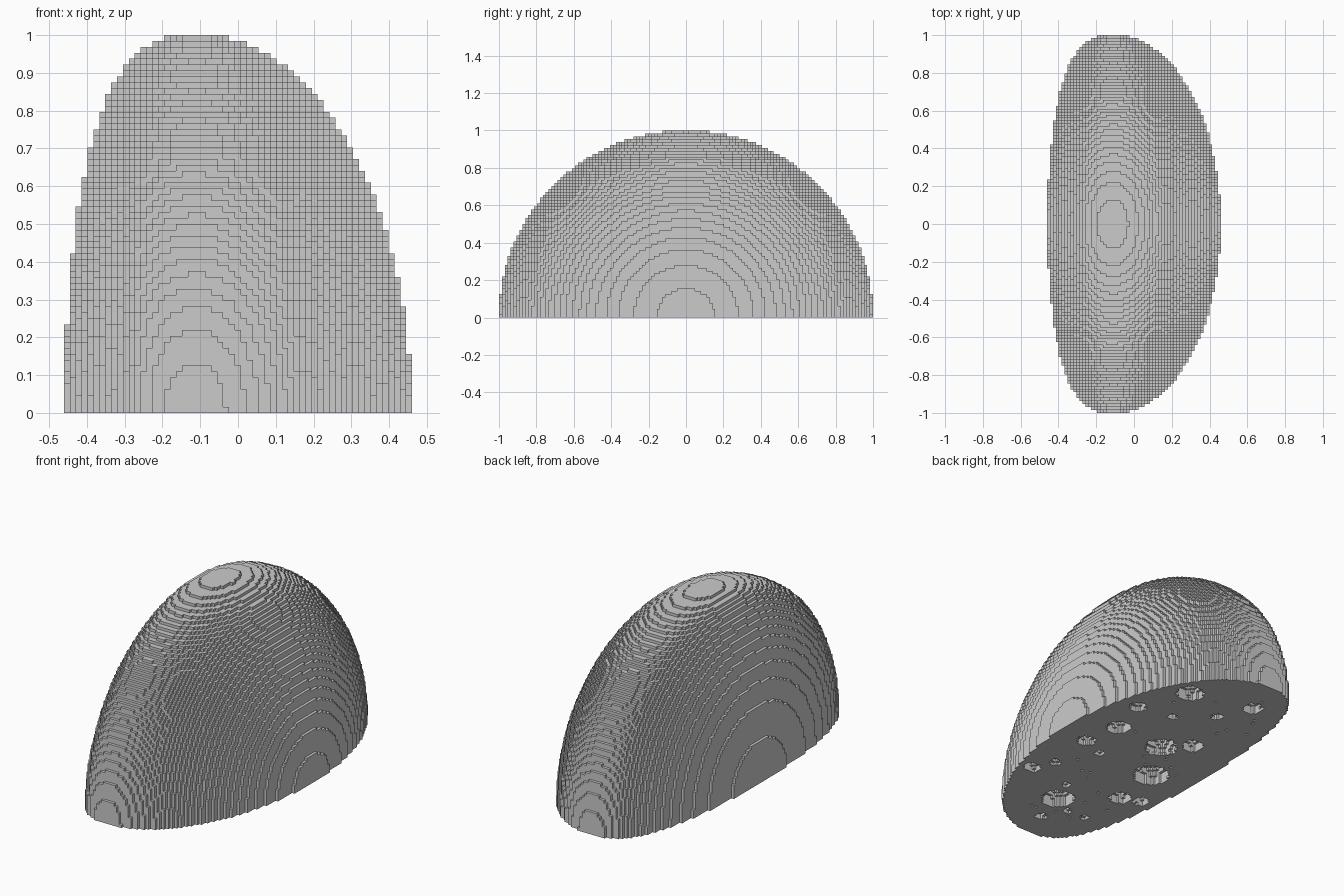
import bpy, math, random

if "Cube" in bpy.data.objects:
    bpy.data.objects.remove(bpy.data.objects["Cube"])

H = 1 / 64                      # voxel size
NX, NY, NZ = 59, 128, 64
X0, Y0 = -NX * H / 2, -1.0
RIDGE = -0.10                   # x of the fullest section


def section_radius(x):
    """Radius of the half-round section: blunt on the left, elliptical on the right."""
    if x < RIDGE:
        t, p = (RIDGE - x) / 0.36, 3.1
    else:
        t, p = (x - RIDGE) / 0.56, 2.0
    return math.sqrt(max(0.0, 1 - t ** p))


# Solid half dome, made of cells
solid = set()
for i in range(NX):
    r2 = section_radius(X0 + (i + 0.5) * H) ** 2
    for j in range(NY):
        y = Y0 + (j + 0.5) * H
        for k in range(NZ):
            z = (k + 0.5) * H
            if y * y + z * z < r2:
                solid.add((i, j, k))


def carve(x, y, r):
    """Remove a round bubble that opens on the underside."""
    zc = 0.3 * r
    ci, cj, n = int((x - X0) / H), int((y - Y0) / H), int(r / H) + 2
    for i in range(ci - n, ci + n + 1):
        for j in range(cj - n, cj + n + 1):
            for k in range(0, 2 * n):
                d = ((X0 + (i + .5) * H - x) ** 2 + (Y0 + (j + .5) * H - y) ** 2
                     + ((k + .5) * H - zc) ** 2)
                if d < r * r:
                    solid.discard((i, j, k))


# Large and medium bubbles on the cut face
for b in [(.24, .16, .065), (-.07, .14, .09), (-.19, .26, .06), (-.22, -.12, .10),
          (0, -.63, .09), (-.25, -.41, .06), (-.36, -.37, .045), (.18, .68, .075),
          (-.18, .77, .055), (.28, -.06, .05), (.30, .39, .045), (.32, -.46, .045),
          (.09, .43, .03), (-.09, .58, .03), (.26, -.34, .03), (.06, -.49, .025),
          (-.12, -.70, .025), (-.24, -.69, .025), (-.05, -.83, .03), (.14, -.12, .025)]:
    carve(*b)

# Tiny pores
random.seed(4)
for n in range(40):
    y = random.uniform(-.85, .85)
    x = RIDGE + random.uniform(-.3, .5) * math.sqrt(1 - y * y)
    solid.discard((int((x - X0) / H), int((y - Y0) / H), 0))

# Skin: one quad for every exposed cell side
SIDES = {
    (1, 0, 0): ((1, 0, 0), (1, 1, 0), (1, 1, 1), (1, 0, 1)),
    (-1, 0, 0): ((0, 0, 0), (0, 0, 1), (0, 1, 1), (0, 1, 0)),
    (0, 1, 0): ((0, 1, 0), (0, 1, 1), (1, 1, 1), (1, 1, 0)),
    (0, -1, 0): ((0, 0, 0), (1, 0, 0), (1, 0, 1), (0, 0, 1)),
    (0, 0, 1): ((0, 0, 1), (1, 0, 1), (1, 1, 1), (0, 1, 1)),
    (0, 0, -1): ((0, 0, 0), (0, 1, 0), (1, 1, 0), (1, 0, 0)),
}
index, faces = {}, []
for (i, j, k) in sorted(solid):
    for (a, b, c), corners in SIDES.items():
        if (i + a, j + b, k + c) not in solid:
            faces.append([index.setdefault((i + u, j + v, k + w), len(index))
                          for u, v, w in corners])
verts = [(X0 + i * H, Y0 + j * H, k * H) for i, j, k in index]

mesh = bpy.data.meshes.new("porous_half_dome")
mesh.from_pydata(verts, [], faces)
mesh.update()
dome = bpy.data.objects.new("porous_half_dome", mesh)
bpy.context.collection.objects.link(dome)
